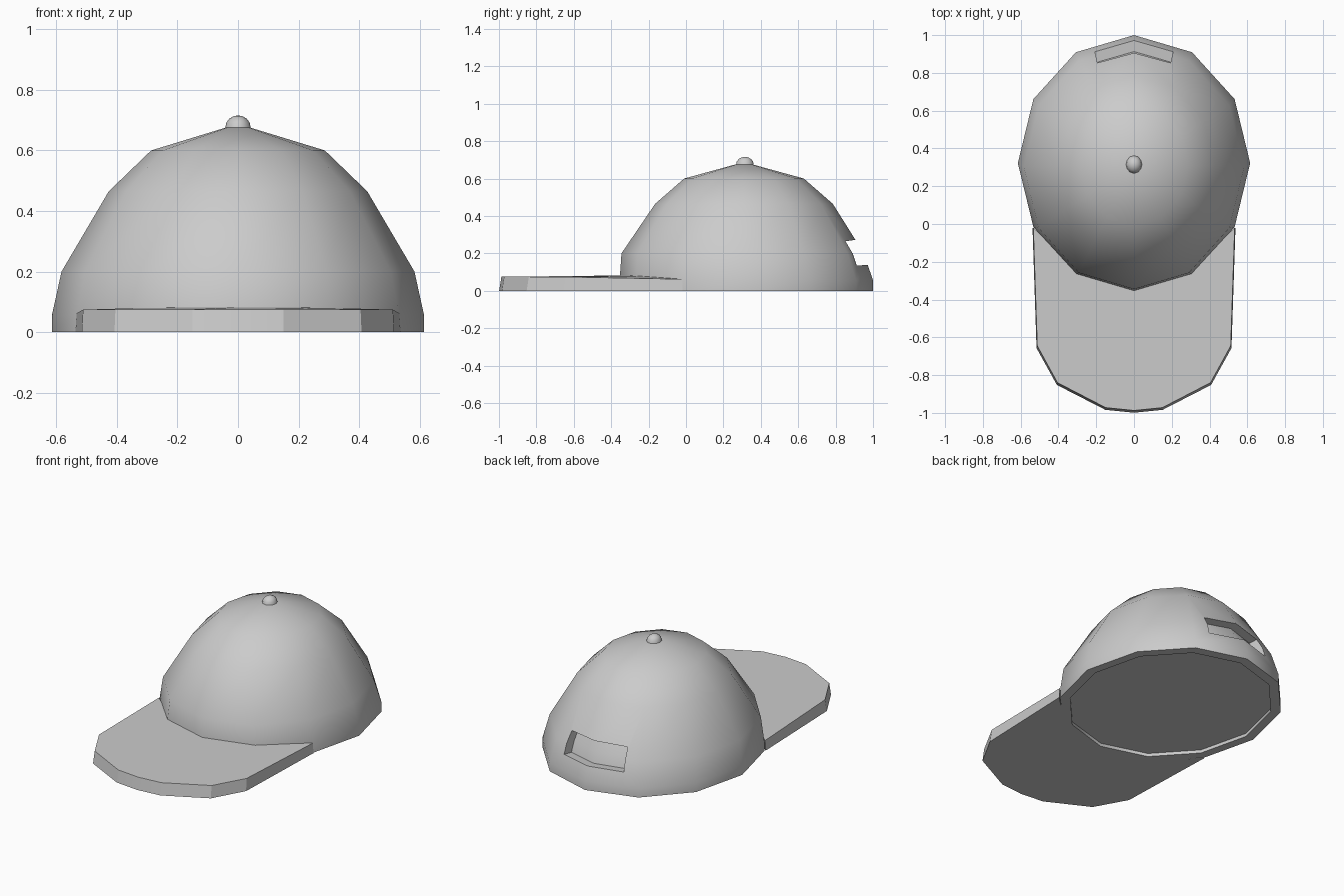
import bpy, bmesh, math

cube = bpy.data.objects.get("Cube")
if cube:
    bpy.data.objects.remove(cube, do_unlink=True)

grey = bpy.data.materials.new("cloth grey")
grey.use_nodes = True
grey.diffuse_color = (0.6, 0.6, 0.6, 1)
grey.node_tree.nodes["Principled BSDF"].inputs["Base Color"].default_value = (0.6, 0.6, 0.6, 1)


def loft(name, rings, apex=None):
    """Skin a stack of point rings, closing the ends with a face or a tip."""
    bm = bmesh.new()
    rows = [[bm.verts.new(p) for p in ring] for ring in rings]
    n = len(rows[0])
    for low, high in zip(rows, rows[1:]):
        for i in range(n):
            j = (i + 1) % n
            bm.faces.new((low[i], low[j], high[j], high[i]))
    bm.faces.new(rows[0])
    if apex:
        tip = bm.verts.new(apex)
        for i in range(n):
            bm.faces.new((rows[-1][i], rows[-1][(i + 1) % n], tip))
    else:
        bm.faces.new(rows[-1])
    bmesh.ops.recalc_face_normals(bm, faces=bm.faces)
    mesh = bpy.data.meshes.new(name)
    bm.to_mesh(mesh)
    bm.free()
    mesh.materials.append(grey)
    ob = bpy.data.objects.new(name, mesh)
    bpy.context.collection.objects.link(ob)
    return ob


def oval(z, rx, ry, cy, scale=1, sides=12):
    return [(rx * scale * math.sin(math.tau * i / sides),
             cy - ry * scale * math.cos(math.tau * i / sides), z) for i in range(sides)]


def smooth(ob, degrees):
    bpy.ops.object.select_all(action='DESELECT')
    ob.select_set(True)
    bpy.context.view_layer.objects.active = ob
    bpy.ops.object.shade_smooth_by_angle(angle=math.radians(degrees))


def cut(ob, cutter):
    bpy.context.view_layer.objects.active = ob
    mod = ob.modifiers.new("cut", 'BOOLEAN')
    mod.operation, mod.object, mod.solver = 'DIFFERENCE', cutter, 'EXACT'
    bpy.ops.object.modifier_apply(modifier=mod.name)
    bpy.data.objects.remove(cutter, do_unlink=True)


# Crown: height, half width, half depth, centre y of each ring
profile = [(0, .615, .6775, .3225), (.055, .615, .6775, .3225), (.2, .583, .648, .303),
           (.465, .427, .475, .31), (.6, .287, .32, .31)]
crown = loft("crown", [oval(*p) for p in profile], (0, .31, .688))

# Shallow recess underneath
cut(crown, loft("recess_cutter", [oval(z, *profile[0][1:], scale=.91) for z in (-.1, .02)]))

# Adjustment slot at the back, flaring outwards
cut(crown, loft("slot_cutter", [
    [(-x, y, low), (x, y, low), (x, y, high), (-x, y, high)]
    for x, y, low, high in ((.17, .75, .12, .25), (.25, 1.1, .15, .30))]))
smooth(crown, 40)

# Lining that closes the slot
lining = loft("lining", [oval(max(z * .98, .03), rx, ry, cy, scale=.91)
                         for z, rx, ry, cy in profile], (0, .31, .64))
smooth(lining, 40)

# Brim: half outline from crown centre round to the front tip
half = [(0, -.34, .082), (.3, -.25, .08), (.533, -.02, .062),
        (.512, -.645, .074), (.405, -.84, .075), (.15, -.972, .075), (0, -.987, .075)]
outline = half + [(-x, y, z) for x, y, z in half[-2:0:-1]]
base = [(x * 1.008, y - .012 if y < -.5 else y, 0) for x, y, z in outline]
brim = loft("brim", [base, outline])
smooth(brim, 20)

# Top button
button = loft("button", [oval(.676 + .04 * math.sin(a), .042, .047, .315, math.cos(a))
                         for a in (0, .4, .8, 1.2)], (0, .315, .716))
smooth(button, 50)
